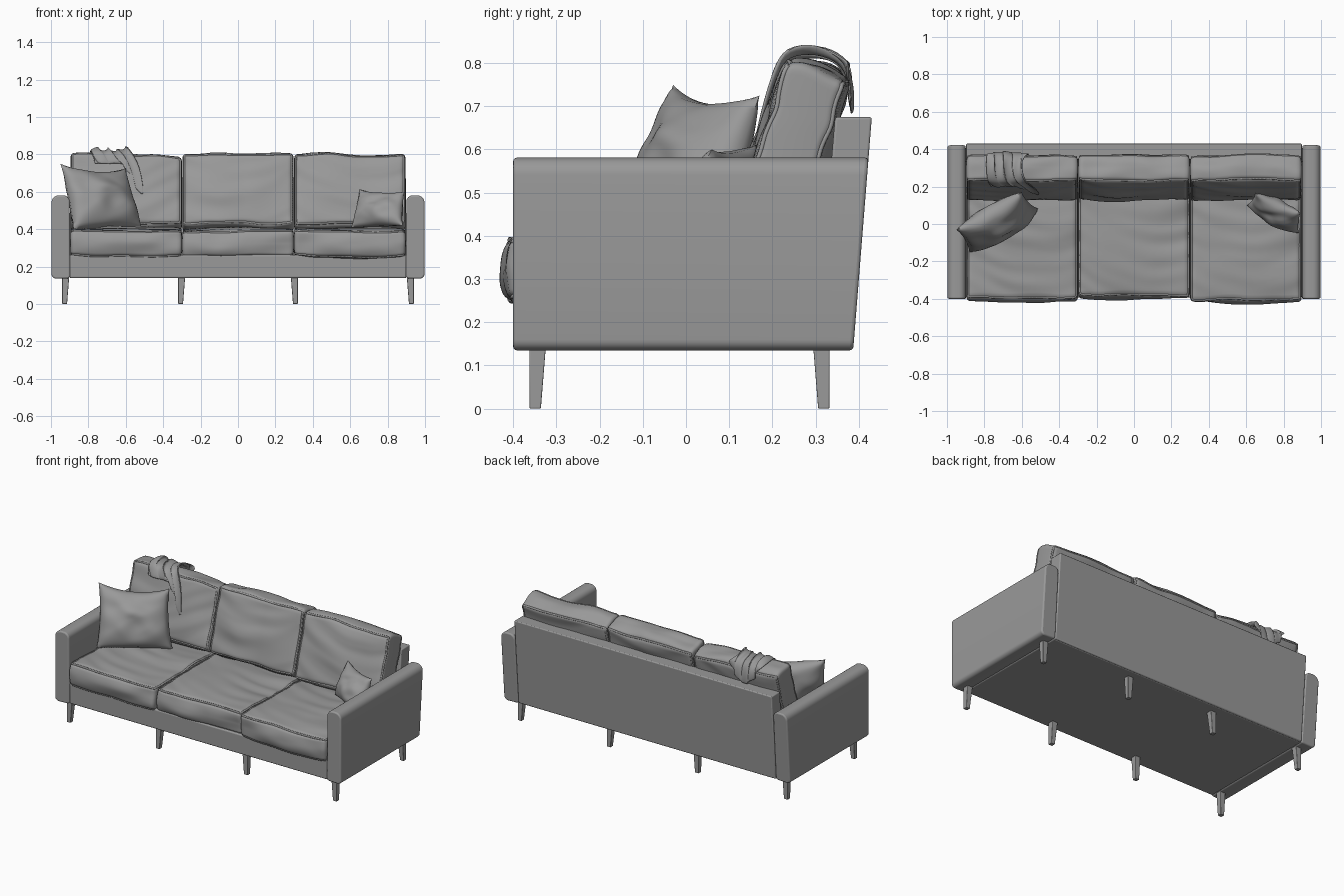
import bpy, bmesh, math
from mathutils import Vector, Matrix, noise

if "Cube" in bpy.data.objects:
    bpy.data.objects.remove(bpy.data.objects["Cube"])

# Dark grey upholstery
fabric = bpy.data.materials.new("dark_grey")
fabric.diffuse_color = (0.32, 0.32, 0.32, 1)
fabric.use_nodes = True
fabric.node_tree.nodes["Principled BSDF"].inputs["Base Color"].default_value = fabric.diffuse_color


def finish(name, bm, smooth=40, bevel=0.0):
    bmesh.ops.recalc_face_normals(bm, faces=bm.faces)
    me = bpy.data.meshes.new(name)
    bm.to_mesh(me)
    bm.free()
    me.materials.append(fabric)
    ob = bpy.data.objects.new(name, me)
    bpy.context.collection.objects.link(ob)
    bpy.ops.object.select_all(action='DESELECT')
    bpy.context.view_layer.objects.active = ob
    ob.select_set(True)
    bpy.ops.object.shade_smooth_by_angle(angle=math.radians(smooth))
    if bevel:
        m = ob.modifiers.new("bevel", 'BEVEL')
        m.width, m.segments, m.limit_method = bevel, 3, 'ANGLE'
        m.angle_limit = math.radians(40)
    return ob


def loft(name, a, b, bevel=0.0):
    """Solid between two matching outlines."""
    bm = bmesh.new()
    va, vb = [bm.verts.new(p) for p in a], [bm.verts.new(p) for p in b]
    n = len(va)
    bm.faces.new(va)
    bm.faces.new(vb[::-1])
    for i in range(n):
        j = (i + 1) % n
        bm.faces.new((va[i], vb[i], vb[j], va[j]))
    return finish(name, bm, 40, bevel)


def extrude_x(name, prof, x, bevel):
    return loft(name, [(-x, y, z) for y, z in prof], [(x, y, z) for y, z in prof], bevel)


def back_y(z):
    return 0.387 + (z - 0.135) * 0.08


# Base and slanted back panel
extrude_x("base", [(-0.393, 0.138), (0.38, 0.138), (0.38, 0.262), (-0.393, 0.262)], 0.9, 0.008)
extrude_x("back_panel", [(0.30, 0.14), (back_y(0.14), 0.14), (back_y(0.675), 0.675), (0.345, 0.675)],
          0.897, 0.006)

# Arms: rounded front profile, run back to the slanted rear
for side, s in (("left", -1), ("right", 1)):
    prof = []
    for cx, cz, r, a0 in ((0.957, 0.541, 0.04, 0), (0.935, 0.546, 0.035, 90),
                          (0.912, 0.152, 0.015, 180), (0.972, 0.160, 0.025, 270)):
        for k in range(7):
            a = math.radians(a0 + 15 * k)
            prof.append((s * (cx + r * math.cos(a)), cz + r * math.sin(a)))
    loft(side + "_arm", [(x, -0.4, z) for x, z in prof],
         [(x, back_y(z), z) for x, z in prof], 0.008)

# Tapered legs, outer faces vertical
for x in (-0.922, -0.302, 0.302, 0.922):
    sx = 1 if x > 0 else -1
    for tag, y, sy in (("front", -0.344, -1), ("rear", 0.314, 1)):
        def square(h, z):
            ox, oy = sx * (0.018 - h), sy * (0.018 - h)
            return [(x + ox + i * h, y + oy + j * h, z)
                    for i, j in ((-1, -1), (1, -1), (1, 1), (-1, 1))]
        loft(tag + "_leg", square(0.013, 0), square(0.019, 0.15), 0.003)


def cushion(name, half, mat, seed, crown, slant=0.0):
    """Rounded, crowned, wrinkled box with piping; local z is its thickness."""
    h = Vector(half)
    r = 0.02

    def shape(p):
        q = Vector([p[i] * h[i] for i in range(3)])
        core = Vector([max(-h[i] + r, min(h[i] - r, q[i])) for i in range(3)])
        d = q - core
        if d.length > 1e-6:
            q = core + d.normalized() * min(r, d.length)
        fx, fy, fz = 1 - p[0] ** 2, 1 - p[1] ** 2, 1 - p[2] ** 2
        q.z += p[2] * crown * (fx * fy) ** 0.6
        q.y += p[1] * 0.02 * fz * (0.5 + 0.5 * fx)
        q.y += slant * p[0] * max(0, p[1])
        q.x += p[0] * 0.004 * fz
        # soft sag, long draped folds and fine creases
        o = Vector((seed * 7.3, seed * 3.1, seed))
        q.z += 0.014 * noise.noise(Vector((q.x * 4, q.y * 3, 0)) + o)
        bow = q.y - 0.9 * q.x * q.x + 0.25 * q.x * math.sin(seed)
        q.z += 0.009 * noise.noise(Vector((q.x * 2.5, bow * 14, q.z * 4)) + o)
        q.y += 0.012 * noise.noise(Vector((q.x * 6, q.y * 2, q.z * 12)) + o)
        return mat @ q

    bm = bmesh.new()
    bmesh.ops.create_cube(bm, size=2)
    bmesh.ops.subdivide_edges(bm, edges=bm.edges[:], cuts=39, use_grid_fill=True)
    for v in bm.verts:
        v.co = shape(v.co)
    finish(name, bm, 60)
    # piping along both rims
    cu = bpy.data.curves.new(name + "_piping", 'CURVE')
    cu.dimensions, cu.bevel_depth, cu.bevel_resolution = '3D', 0.006, 1
    cu.materials.append(fabric)
    t = [-1 + 2 * i / 30 for i in range(30)]
    ring = ([(a, -1) for a in t] + [(1, a) for a in t]
            + [(-a, 1) for a in t] + [(-1, -a) for a in t])
    for z in (-1, 1):
        sp = cu.splines.new('POLY')
        sp.points.add(len(ring) - 1)
        sp.use_cyclic_u = True
        for pt, (a, b) in zip(sp.points, ring):
            pt.co = (*shape(Vector((a, b, z))), 1)
    bpy.context.collection.objects.link(bpy.data.objects.new(name + "_piping", cu))


# Three seat and three back cushions
for i, tag in enumerate(("left", "middle", "right")):
    x = (i - 1) * 0.598
    cushion(tag + "_seat_cushion", (0.295, 0.305, 0.07),
            Matrix.Translation((x, (-0.092, -0.08, -0.102)[i], 0.323)), i + 1, 0.016)
    tilt = Matrix.Rotation(math.radians(74), 4, 'X')
    cushion(tag + "_back_cushion", (0.294, 0.194, 0.072),
            Matrix.Translation((x, 0.247, 0.596)) @ tilt, i + 5, 0.016, (-0.012, 0, -0.006)[i])


def pillow(name, corners, thick, pull, seed):
    """Knife-edge pillow between corners: top left, top right, bottom right, bottom left."""
    tl, tr, br, bl = map(Vector, corners)
    nrm = (tr - tl + br - bl).cross(tl - bl + tr - br).normalized()
    n = 32
    bm = bmesh.new()
    for s in (1, -1):
        g = []
        for j in range(n + 1):
            for i in range(n + 1):
                u, v = 2 * i / n - 1, 2 * j / n - 1
                fu, fv = 1 - u * u, 1 - v * v
                a = (u * (1 - pull * 0.5 * fv) + 1) / 2
                b = (v * (1 - pull * fu * (1.5 if v > 0 else 0.2)) + 1) / 2
                p = bl.lerp(br, a).lerp(tl.lerp(tr, a), b)
                w = (fu * fv) ** 0.5
                f = noise.noise(Vector((u * 1.3 + v, v * 1.5 - u, seed + s)))
                p += nrm * (s * thick * w * (1 + 0.25 * f - 0.15 * v))
                g.append(bm.verts.new(p))
        for j in range(n):
            for i in range(n):
                k = j * (n + 1) + i
                bm.faces.new((g[k], g[k + 1], g[k + n + 2], g[k + n + 1]))
    bmesh.ops.remove_doubles(bm, verts=bm.verts, dist=1e-5)
    finish(name, bm, 70)


pillow("large_pillow", [(-0.95, -0.03, 0.75), (-0.60, 0.17, 0.725),
                        (-0.51, 0.08, 0.40), (-0.88, -0.15, 0.40)], 0.095, 0.13, 2.0)
pillow("small_pillow", [(0.65, 0.165, 0.612), (0.89, 0.06, 0.60),
                        (0.88, -0.05, 0.42), (0.605, 0.10, 0.41)], 0.06, 0.1, 5.0)

# Throw over the left back cushion: rows of (y, z, centre x, half width, crumple height)
rows = [(0.150, 0.57, -0.64, 0.13, 0.008), (0.178, 0.68, -0.65, 0.125, 0.010),
        (0.208, 0.77, -0.665, 0.115, 0.012), (0.232, 0.818, -0.685, 0.10, 0.016),
        (0.30, 0.822, -0.69, 0.095, 0.028), (0.36, 0.805, -0.68, 0.10, 0.018),
        (0.382, 0.75, -0.675, 0.105, 0.012), (0.384, 0.68, -0.67, 0.10, 0.010)]
bm = bmesh.new()
cols = 20
grid = []
for k, (y, z, xc, w, amp) in enumerate(rows):
    ang = math.radians(195 - 30 * k)
    line = []
    for c in range(cols + 1):
        u = 2 * c / cols - 1
        f = amp * (0.3 + noise.noise(Vector((u * 4 + k * 0.25, k * 0.35, 4.2))) * 1.6)
        lift = (0.18, 0.08, 0.02)[k] * min(1, 1.3 * (1 - u)) if k < 3 else 0
        if k > 5:
            lift = -0.0 + 0.05 * (k - 5) * u * u
        line.append(bm.verts.new((xc + w * u + 0.012 * math.sin(c * 1.3 + k),
                                  y + f * math.cos(ang) + lift * (0.29 if k < 3 else -0.1),
                                  z + f * max(0, math.sin(ang)) + lift)))
    grid.append(line)
for a, b in zip(grid, grid[1:]):
    for c in range(cols):
        bm.faces.new((a[c], a[c + 1], b[c + 1], b[c]))
throw = finish("throw_blanket", bm, 80)
throw.modifiers.new("thickness", 'SOLIDIFY').thickness = 0.008
throw.modifiers.new("smooth", 'SUBSURF').levels = 2
